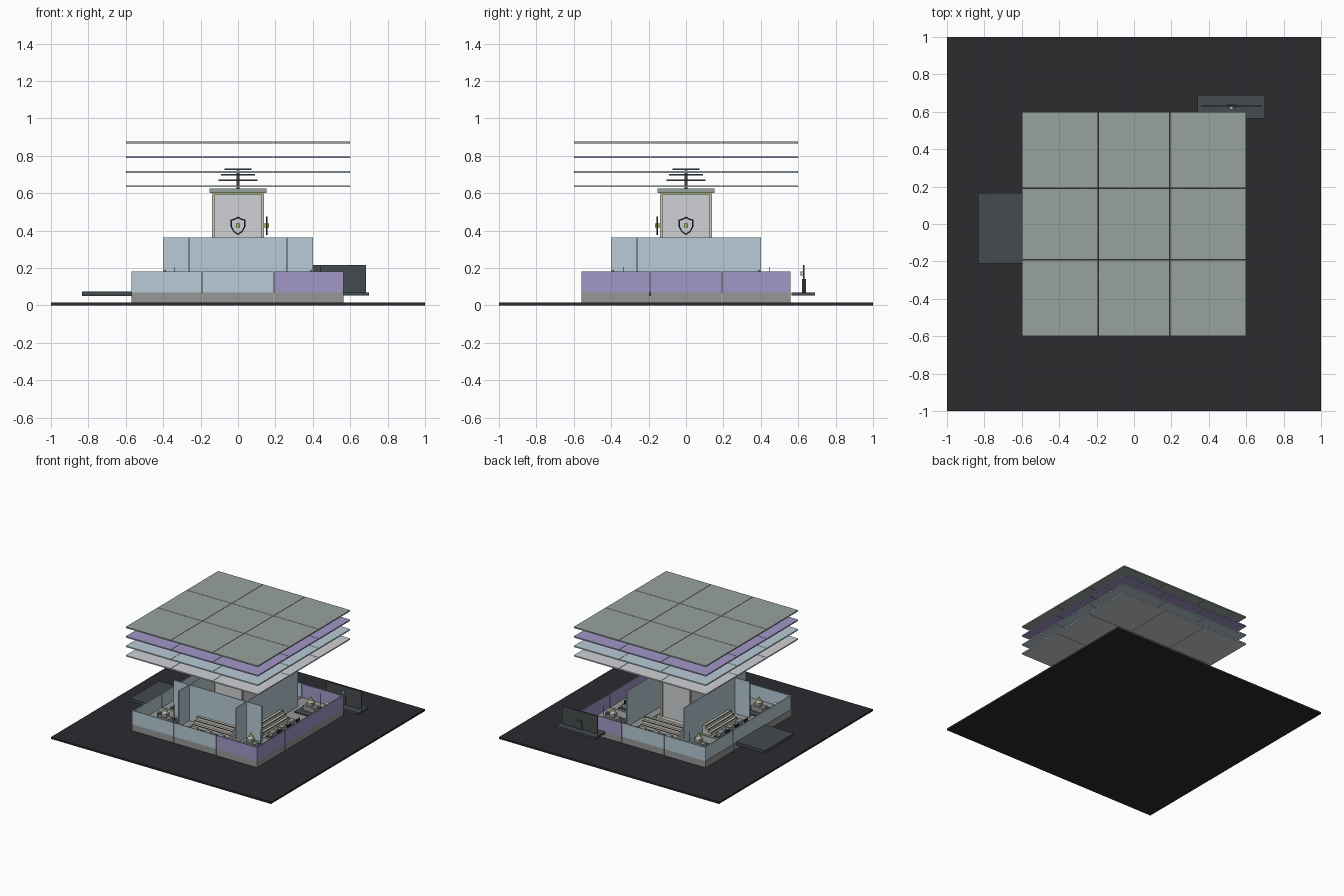
import bpy, bmesh, math
from mathutils import Matrix

if "Cube" in bpy.data.objects:
    bpy.data.objects.remove(bpy.data.objects["Cube"])

def mat(name, c):
    m = bpy.data.materials.new(name)
    m.diffuse_color = (*c, 1)
    m.use_nodes = True
    m.node_tree.nodes["Principled BSDF"].inputs["Base Color"].default_value = m.diffuse_color
    return m

DARK = mat("dark", (0.025, 0.025, 0.03))
SLATE = mat("slate", (0.06, 0.07, 0.075))
BLUE = mat("pale_blue", (0.48, 0.6, 0.67))
PURPLE = mat("purple", (0.36, 0.31, 0.57))
STONE = mat("stone", (0.3, 0.31, 0.31))
SAGE = mat("sage", (0.31, 0.36, 0.34))
LIGHT = mat("light", (0.62, 0.64, 0.66))
CREAM = mat("cream", (0.6, 0.58, 0.5))
GREEN = mat("green", (0.35, 0.5, 0.08))

def finish(bm, name, m):
    me = bpy.data.meshes.new(name)
    bm.to_mesh(me)
    bm.free()
    ob = bpy.data.objects.new(name, me)
    me.materials.append(m)
    bpy.context.collection.objects.link(ob)
    return ob

def boxes(name, spans, m, turn=0):
    """One object from boxes given as (x0, x1, y0, y1, z0, z1), turned about the centre."""
    bm = bmesh.new()
    for x0, x1, y0, y1, z0, z1 in spans:
        mx = (Matrix.Rotation(turn, 4, 'Z')
              @ Matrix.Translation(((x0+x1)/2, (y0+y1)/2, (z0+z1)/2))
              @ Matrix.Diagonal((x1-x0, y1-y0, z1-z0, 1)))
        bmesh.ops.create_cube(bm, size=1, matrix=mx)
    return finish(bm, name, m)

def cyl(name, x, y, z0, z1, r, m, n=12, r2=None):
    bm = bmesh.new()
    bmesh.ops.create_cone(bm, cap_ends=True, segments=n, radius1=r, radius2=r if r2 is None else r2,
                          depth=z1-z0, matrix=Matrix.Translation((x, y, (z0+z1)/2)))
    ob = finish(bm, name, m)
    for p in ob.data.polygons:
        p.use_smooth = abs(p.normal.z) < 0.9
    return ob

# Ground plate
boxes("ground_plate", [(-1, 1, -1, 1, 0, 0.015)], DARK)

# Three by three floor modules
cells = [(-0.57, -0.195), (-0.19, 0.19), (0.195, 0.565)]
ycells = [(-0.56, -0.195), (-0.19, 0.19), (0.195, 0.56)]
boxes("floor_base", [(*cx, *cy, 0.015, 0.068) for cx in cells for cy in ycells], STONE)

# Low outer walls, purple along the right row
T, Z = 0.008, (0.068, 0.18)
blue = [(-0.565, -0.565+T, *cy, *Z) for cy in ycells]
blue += [(*cx, y, y+T, *Z) for cx in cells[:2] for y in (-0.56, 0.56-T)]
boxes("outer_wall_blue", blue, BLUE)
purple = [(0.565-T, 0.565, *cy, *Z) for cy in ycells]
purple += [(*cells[2], y, y+T, *Z) for y in (-0.56, 0.56-T)]
boxes("outer_wall_purple", purple, PURPLE)

# Tall inner walls, open at the back
TZ = (0.068, 0.362)
boxes("inner_walls", [(s*0.26-0.004, s*0.26+0.004, -0.4, 0.4, *TZ) for s in (-1, 1)]
      + [(-0.4, 0.4, -0.264, -0.256, *TZ)], BLUE)

# Central tower
boxes("tower_body", [(-0.125, 0.125, -0.125, 0.125, 0.068, 0.592)], LIGHT)
boxes("tower_plinth", [(-0.16, 0.16, -0.16, 0.16, 0.068, 0.085)], CREAM)
boxes("tower_corner_posts", [(sx*0.131-0.008, sx*0.131+0.008, sy*0.131-0.008, sy*0.131+0.008, 0.068, 0.592)
                             for sx in (-1, 1) for sy in (-1, 1)], CREAM)
boxes("tower_light_band", [(-0.135, 0.135, -0.135, 0.135, 0.592, 0.602)], GREEN)
boxes("tower_cap", [(-0.152, 0.152, -0.152, 0.152, 0.602, 0.625)], SAGE)
cyl("tower_spire", 0, 0, 0.625, 0.72, 0.008, SLATE)
for i, (r, z) in enumerate([(0.105, 0.668), (0.09, 0.697), (0.073, 0.727)]):
    boxes(f"tower_tier_{i}", [(-r, r, -r, r, z-0.004, z+0.004)], SLATE)

# Plain shield frames on the front and right of the tower
half = [(0, 0.475), (0.018, 0.465), (0.04, 0.458), (0.039, 0.42), (0.025, 0.393), (0, 0.375)]
outline = half + [(-x, z) for x, z in half[-2:0:-1]]
for name, turn in (("front_shield", 0), ("right_shield", math.pi/2)):
    bm = bmesh.new()
    rot = Matrix.Rotation(turn, 4, 'Z')
    n = len(outline)
    rings = []
    for k, y in ((1, -0.159), (0.82, -0.159), (0.82, -0.151), (1, -0.151)):
        rings.append([bm.verts.new(rot @ Matrix.Translation((k*x, y, 0.425+k*(z-0.425))).to_translation())
                      for x, z in outline])
    for a in range(4):
        A, B = rings[a], rings[(a+1) % 4]
        for i in range(n):
            bm.faces.new((A[i], A[(i+1) % n], B[(i+1) % n], B[i]))
    bmesh.ops.recalc_face_normals(bm, faces=bm.faces)
    finish(bm, name, DARK)
    boxes(name + "_stud", [(-0.01, 0.01, -0.165, -0.125, 0.417, 0.437)], GREEN, turn)

# Floating layers of nine tiles each
strip = [(-0.6, -0.1915), (-0.1885, 0.1885), (0.1915, 0.6)]
for name, z, m in (("layer_stone", 0.637, LIGHT), ("layer_blue", 0.714, BLUE),
                   ("layer_purple", 0.792, PURPLE), ("layer_sage", 0.87, SAGE)):
    boxes(name, [(*a, *b, z-0.005, z+0.005) for a in strip for b in strip], m)

# Stepped seating and desks around the four sides
for i, side in enumerate(("front", "right", "back", "left")):
    t = i*math.pi/2
    boxes(side + "_steps", [(-0.17, 0.17, -0.345+0.025*k, -0.27, 0.068+0.022*k, 0.09+0.022*k)
                            for k in range(3)], CREAM, t)
    boxes(side + "_step_edges", [(-0.17, 0.17, -0.347+0.025*k, -0.34+0.025*k, 0.088+0.022*k, 0.093+0.022*k)
                                 for k in range(3)], SLATE, t)
    boxes(side + "_rug", [(-0.17, 0.17, -0.5, -0.37, 0.068, 0.073)], SLATE, t)
    boxes(side + "_desks", [(x-0.03, x+0.03, y-0.018, y+0.018, 0.073, 0.1)
                            for x in (-0.12, 0, 0.12) for y in (-0.46, -0.4)], STONE, t)
    boxes(side + "_screens", [(x-0.022, x+0.022, -0.465, -0.46, 0.1, 0.13) for x in (-0.12, 0, 0.12)], DARK, t)

# Corner workstations with machines and lamps
for cx in (-1, 1):
    for cy in (-1, 1):
        tag = ("left" if cx < 0 else "right") + ("_front" if cy < 0 else "_back")
        x, y = cx*0.39, cy*0.39
        boxes(tag + "_mat", [(x-0.09, x+0.09, y-0.09, y+0.09, 0.068, 0.076)], SLATE)
        boxes(tag + "_console", [(x-0.05, x+0.05, y-0.03, y+0.03, 0.076, 0.115),
                                 (x-0.025, x+0.025, y-0.02, y+0.02, 0.115, 0.145)], STONE)
        cyl(tag + "_machine", x, y, 0.145, 0.165, 0.025, CREAM, r2=0.018)
        cyl(tag + "_machine_top", x, y, 0.165, 0.188, 0.012, GREEN, r2=0.004)
        cyl(tag + "_mast", x+0.05, y+0.055, 0.076, 0.205, 0.002, DARK, 6)
        cyl(tag + "_stool", x+cx*0.09, y-cy*0.06, 0.068, 0.1, 0.018, SLATE)
        boxes(tag + "_crate", [(x+cx*0.09-0.02, x+cx*0.09+0.02, y+cy*0.09-0.02, y+cy*0.09+0.02, 0.068, 0.12)], CREAM)

# Left landing and back landing with an upright screen
boxes("left_landing", [(-0.835, -0.57, -0.21, 0.165, 0.05, 0.075)], SLATE)
boxes("back_landing", [(0.34, 0.7, 0.565, 0.69, 0.052, 0.07)], SLATE)
boxes("back_screen", [(0.36, 0.685, 0.626, 0.634, 0.07, 0.217)], SLATE)
boxes("back_screen_foot", [(0.5, 0.545, 0.62, 0.641, 0.07, 0.14)], SLATE)
cyl("back_screen_knob", 0.52, 0.622, 0.16, 0.18, 0.009, LIGHT)
